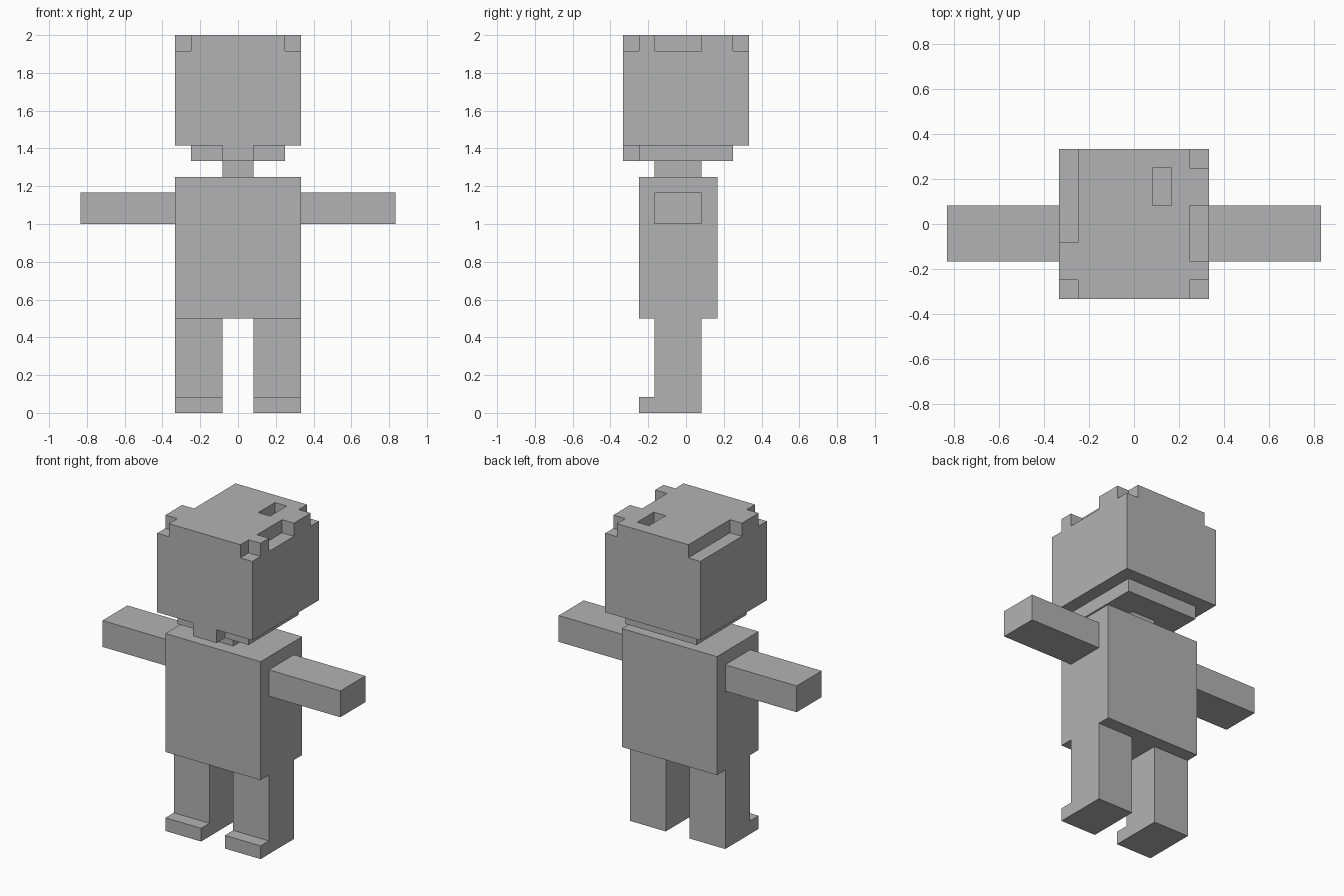
import bpy
import bmesh
from mathutils import Vector

U = 1 / 12  # one block unit

default = bpy.data.objects.get("Cube")
if default:
    bpy.data.objects.remove(default, do_unlink=True)

grey = bpy.data.materials.new("plain_grey")
grey.use_nodes = True
colour = (0.45, 0.45, 0.45, 1)
grey.diffuse_color = colour
grey.node_tree.nodes["Principled BSDF"].inputs["Base Color"].default_value = colour


def finish(name, bm):
    bmesh.ops.recalc_face_normals(bm, faces=bm.faces)
    mesh = bpy.data.meshes.new(name)
    bm.to_mesh(mesh)
    bm.free()
    mesh.materials.append(grey)
    obj = bpy.data.objects.new(name, mesh)
    bpy.context.collection.objects.link(obj)
    return obj


def boxes(name, *spans):
    """Boxes given as (x range, y range, z range) in block units."""
    bm = bmesh.new()
    for span in spans:
        low, high = (Vector(c) * U for c in zip(*span))
        verts = bmesh.ops.create_cube(bm, size=1)["verts"]
        bmesh.ops.scale(bm, vec=high - low, verts=verts)
        bmesh.ops.translate(bm, vec=(low + high) / 2, verts=verts)
    return finish(name, bm)


def side_profile(name, points, x0, x1):
    """A (y, z) outline extruded along x."""
    bm = bmesh.new()
    face = bm.faces.new([bm.verts.new(Vector((x0, y, z)) * U) for y, z in points])
    moved = bmesh.ops.extrude_face_region(bm, geom=[face], use_keep_orig=True)["geom"]
    verts = [g for g in moved if isinstance(g, bmesh.types.BMVert)]
    bmesh.ops.translate(bm, vec=((x1 - x0) * U, 0, 0), verts=verts)
    return finish(name, bm)


# Head with notches cut one unit deep into the crown
head = boxes("head", ((-4, 4), (-4, 4), (17, 24)))
top = (23, 25)
cutter = boxes(
    "crown_cutter",
    ((-5, -3), (-5, -3), top),  # front corners
    ((3, 5), (-5, -3), top),
    ((3, 5), (3, 5), top),      # back corner
    ((-5, -3), (-1, 5), top),   # long side step
    ((3, 5), (-2, 1), top),     # short side step
    ((1, 2), (1, 3), top),      # pit
)
cutter.hide_render = True
cut = head.modifiers.new("crown_notches", "BOOLEAN")
cut.operation = "DIFFERENCE"
cut.solver = "EXACT"
cut.object = cutter
bpy.context.view_layer.objects.active = head
bpy.ops.object.modifier_apply(modifier=cut.name)
bpy.data.objects.remove(cutter, do_unlink=True)

# Jaw, chin, neck and torso
boxes("jaw", ((-3, 3), (-3, 3), (16, 17)))
boxes("chin", ((-1, 1), (-4, -3), (16, 17)))
boxes("neck", ((-1, 1), (-2, 1), (15, 16)))
boxes("torso", ((-4, 4), (-3, 2), (6, 15)))

# Arms held straight out, and legs with a toe step
leg_outline = [(-3, 0), (1, 0), (1, 6), (-2, 6), (-2, 1), (-3, 1)]
for side, s in (("left", 1), ("right", -1)):
    boxes(side + "_arm", (sorted((4 * s, 10 * s)), (-2, 1), (12, 14)))
    side_profile(side + "_leg", leg_outline, s, 4 * s)
